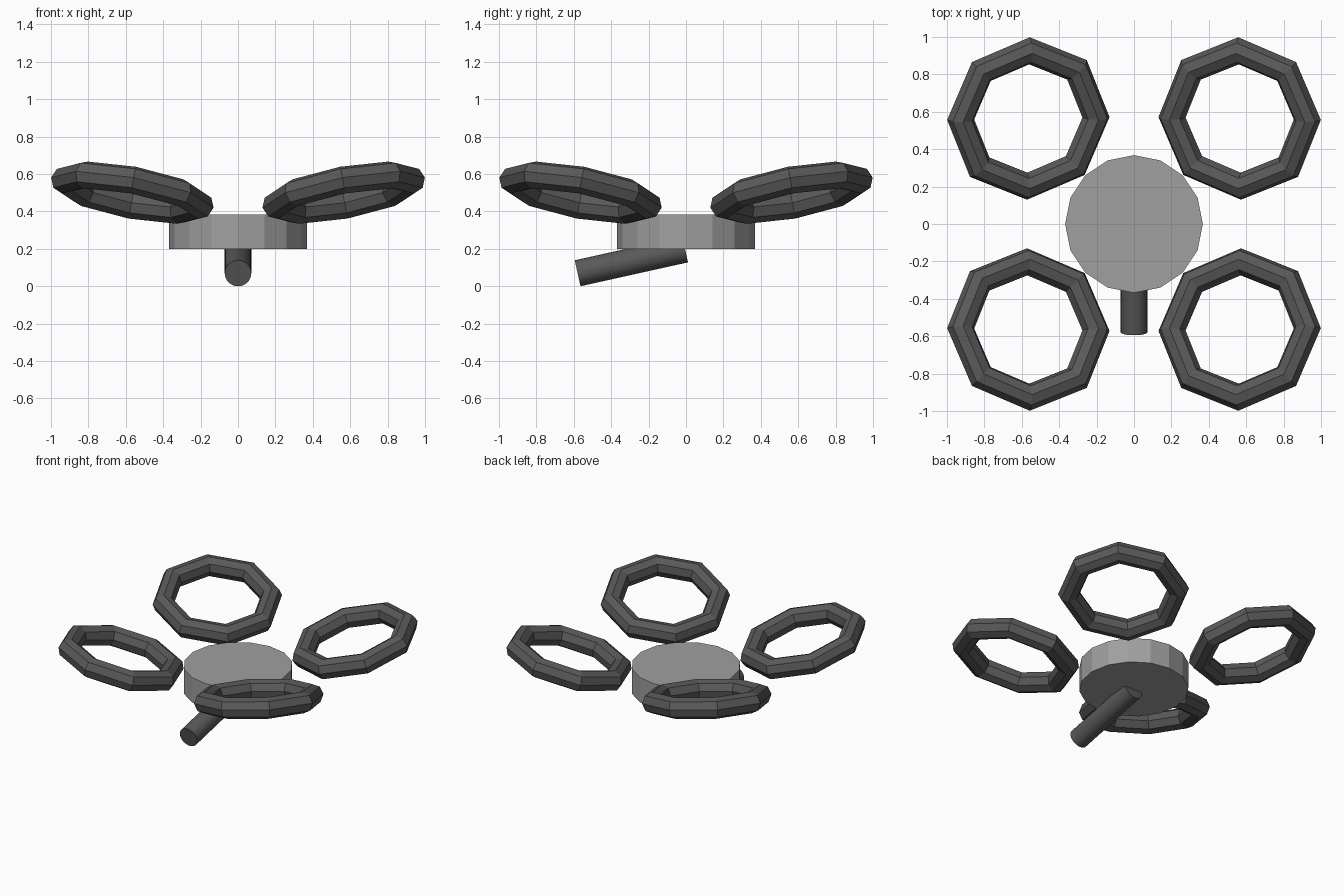
import bpy
from math import radians
from mathutils import Matrix, Vector

cube = bpy.data.objects.get("Cube")
if cube:
    bpy.data.objects.remove(cube, do_unlink=True)

UNIT = 0.368          # radius of the body and of each ring
TUBE = UNIT / 5       # thickness radius of rings


def make_material(name, value):
    mat = bpy.data.materials.new(name)
    mat.use_nodes = True
    color = (value, value, value, 1)
    mat.diffuse_color = color
    mat.node_tree.nodes["Principled BSDF"].inputs["Base Color"].default_value = color
    return mat


def finish(name, mat):
    obj = bpy.context.object
    obj.name = obj.data.name = name
    obj.data.materials.append(mat)
    return obj


body_grey = make_material("body grey", 0.35)
dark_grey = make_material("dark grey", 0.1)

# Body disc
bpy.ops.mesh.primitive_cylinder_add(vertices=16, radius=UNIT, depth=UNIT / 2,
                                    location=(0, 0, 0.292))
finish("body_disc", body_grey)

# Front tube, sloping down and forward from under the body
bpy.ops.mesh.primitive_cylinder_add(vertices=32, radius=0.071, depth=1.6 * UNIT,
                                    location=(0, -0.292, 0.133),
                                    rotation=(radians(90 + 12.5), 0, 0))
finish("front_tube", dark_grey)
bpy.ops.object.shade_smooth_by_angle(angle=radians(30))

# Four rotor rings, each with its outer side tilted up
for y_name, sy in (("front", -1), ("back", 1)):
    for x_name, sx in (("left", 1), ("right", -1)):
        bpy.ops.mesh.primitive_torus_add(major_segments=8, minor_segments=8,
                                         major_radius=UNIT, minor_radius=TUBE)
        ring = finish(f"{y_name}_{x_name}_ring", dark_grey)
        outward = Vector((sx, sy, 0))
        axis = outward.cross(Vector((0, 0, 1)))
        ring.matrix_world = (Matrix.Translation((sx * 0.565, sy * 0.564, 0.5))
                             @ Matrix.Rotation(radians(15), 4, axis))
